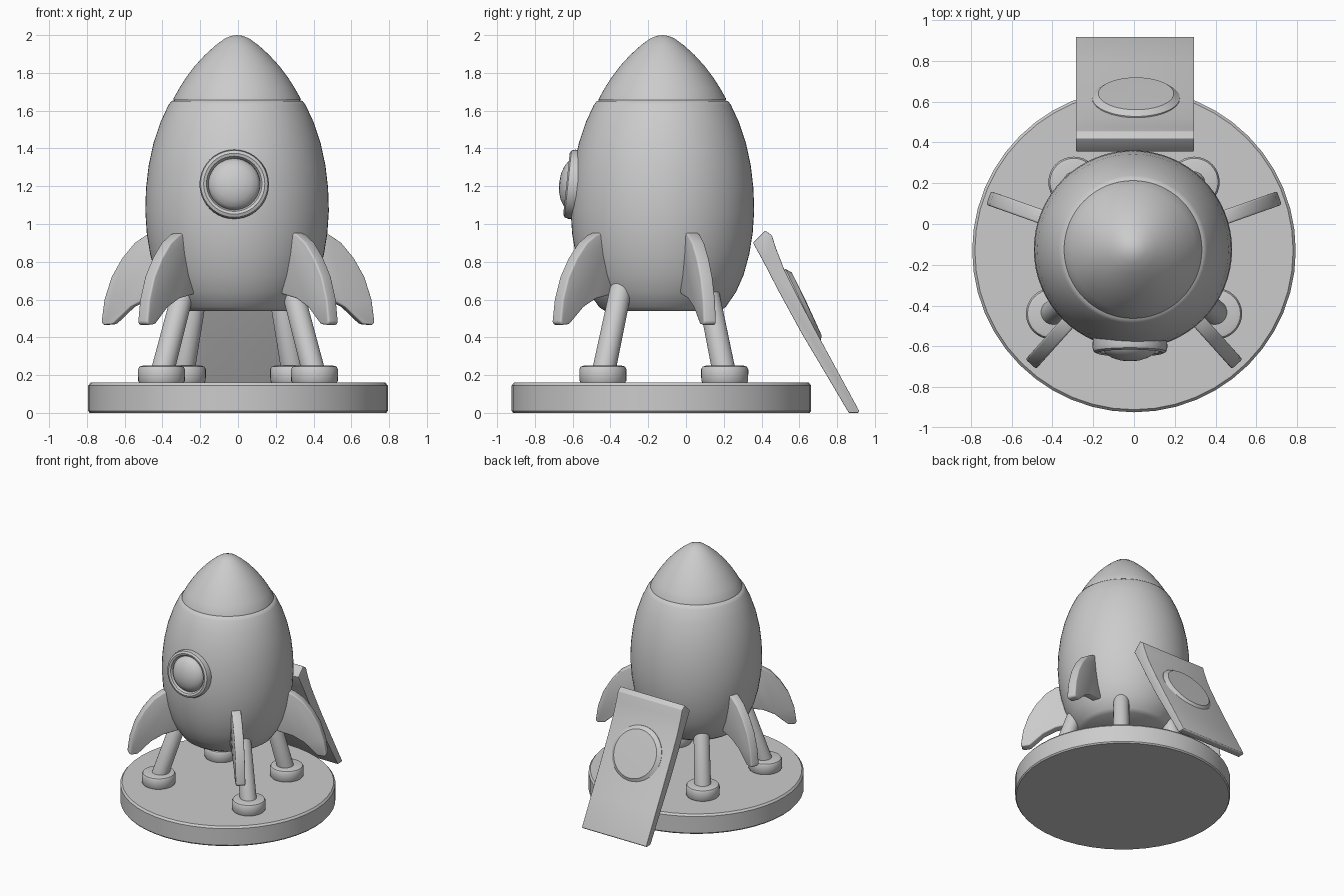
import bpy, bmesh
from math import radians, pi, cos, sin
from mathutils import Vector, Matrix

if "Cube" in bpy.data.objects:
    bpy.data.objects.remove(bpy.data.objects["Cube"])

AXIS_Y = -0.125   # rocket axis sits slightly forward


def finish(name, bm, matrix=None, angle=35, bevel=0):
    bmesh.ops.recalc_face_normals(bm, faces=bm.faces[:])
    me = bpy.data.meshes.new(name)
    bm.to_mesh(me)
    bm.free()
    ob = bpy.data.objects.new(name, me)
    bpy.context.collection.objects.link(ob)
    if matrix:
        ob.matrix_world = matrix
    bpy.ops.object.select_all(action='DESELECT')
    ob.select_set(True)
    bpy.context.view_layer.objects.active = ob
    if bevel:
        mod = ob.modifiers.new("bevel", 'BEVEL')
        mod.width = bevel
        mod.segments = 3
        mod.limit_method = 'ANGLE'
        bpy.ops.object.modifier_apply(modifier=mod.name)
    bpy.ops.object.shade_smooth_by_angle(angle=radians(angle))
    return ob


def lathe(name, profile, matrix, steps=48, angle=35, closed=False):
    """Revolve (radius, z) points about local z."""
    bm = bmesh.new()
    vs = [bm.verts.new((r, 0, z)) for r, z in profile]
    pairs = list(zip(vs, vs[1:])) + ([(vs[-1], vs[0])] if closed else [])
    es = [bm.edges.new(p) for p in pairs]
    bmesh.ops.spin(bm, geom=vs + es, cent=(0, 0, 0), axis=(0, 0, 1),
                   angle=2 * pi, steps=steps)
    bmesh.ops.remove_doubles(bm, verts=bm.verts[:], dist=0.0005)
    return finish(name, bm, matrix, angle)


def slab(name, outline, thickness, matrix, bevel):
    """Extrude an outline in local xz symmetrically along local y."""
    bm = bmesh.new()
    f = bm.faces.new([bm.verts.new((a, -thickness / 2, z)) for a, z in outline])
    r = bmesh.ops.extrude_face_region(bm, geom=[f])
    bmesh.ops.translate(bm, vec=(0, thickness, 0),
                        verts=[v for v in r["geom"] if isinstance(v, bmesh.types.BMVert)])
    return finish(name, bm, matrix, 40, bevel)


def place(x, y, z):
    return Matrix.Translation((x, y, z))


def tilted(pos, normal):
    return place(*pos) @ Vector(normal).to_track_quat('Z', 'Y').to_matrix().to_4x4()


# landing pad
lathe("landing_pad", [(0, 0), (0.785, 0), (0.793, 0.01), (0.793, 0.145),
                      (0.78, 0.16), (0, 0.16)], place(0, -0.13, 0))

# egg-shaped hull
lathe("hull", [(0, 0.54), (0.305, 0.54), (0.335, 0.56), (0.39, 0.64), (0.43, 0.73),
               (0.46, 0.84), (0.478, 0.95), (0.486, 1.07), (0.482, 1.19), (0.468, 1.31),
               (0.442, 1.43), (0.405, 1.54), (0.363, 1.63), (0.348, 1.65),
               (0.33, 1.656), (0.31, 1.65), (0.3, 1.62), (0, 1.62)],
      place(-0.005, AXIS_Y, 0), 64)

# nose cone
lathe("nose_cone", [(0, 1.63), (0.305, 1.63), (0.308, 1.652), (0.338, 1.656), (0.336, 1.665),
                    (0.305, 1.72), (0.27, 1.775), (0.225, 1.835), (0.17, 1.895),
                    (0.115, 1.945), (0.065, 1.982), (0.03, 1.996), (0, 2.0)],
      place(-0.005, AXIS_Y, 0), 64)

# porthole rim and glass
port = place(-0.02, -0.6, 1.21) @ Matrix.Rotation(radians(84), 4, 'X')
lathe("porthole_rim", [(0.137, -0.06), (0.18, -0.06), (0.184, 0.005), (0.178, 0.025),
                       (0.162, 0.033), (0.147, 0.027), (0.137, 0.01)], port, 40, closed=True)
lathe("porthole_glass", [(0.139, -0.03), (0.136, 0.012), (0.12, 0.035), (0.09, 0.054),
                         (0.05, 0.067), (0, 0.072)], port, 40)

# four legs with round feet
for tag, foot, top in (("front", (0.405, -0.44), (0.275, -0.335)),
                       ("back", (0.295, 0.205), (0.21, 0.105))):
    for side, s in (("left", -1), ("right", 1)):
        a = Vector((s * foot[0], foot[1], 0.2))
        b = Vector((s * top[0], top[1], 0.7))
        length = (b - a).length
        lathe(f"{tag}_{side}_leg", [(0, 0), (0.062, 0), (0.058, length - 0.05),
                                    (0.045, length - 0.015), (0, length)],
              tilted(a, b - a), 24)
        lathe(f"{tag}_{side}_foot", [(0, 0.155), (0.115, 0.155), (0.124, 0.17), (0.125, 0.23),
                                     (0.117, 0.245), (0.1, 0.25), (0, 0.25)],
              place(s * foot[0], foot[1], 0), 32)

# four swept fins
fin = [(0.38, 0.63), (0.38, 0.94), (0.425, 0.965), (0.50, 0.945), (0.57, 0.9), (0.64, 0.82),
       (0.70, 0.72), (0.74, 0.60), (0.757, 0.48), (0.745, 0.465), (0.69, 0.47),
       (0.64, 0.515), (0.59, 0.56), (0.50, 0.605)]
for tag, deg in (("front", -48), ("back", 19.5)):
    for side, a in (("right", deg), ("left", 180 - deg)):
        slab(f"{tag}_{side}_fin", fin, 0.07,
             place(0, AXIS_Y, 0) @ Matrix.Rotation(radians(a), 4, 'Z'), 0.015)

# curved hatch leaning on the back of the hull
hatch = [(0.355, 0.90), (0.42, 0.965), (0.455, 0.94), (0.475, 0.875), (0.52, 0.76),
         (0.605, 0.59), (0.70, 0.41), (0.79, 0.244), (0.918, 0.008), (0.91, 0.0),
         (0.862, 0.0), (0.735, 0.215), (0.61, 0.425), (0.49, 0.645), (0.41, 0.80)]
slab("hatch", hatch, 0.58, place(0.005, 0, 0) @ Matrix.Rotation(radians(90), 4, 'Z'), 0.004)

# round window on the hatch
lathe("hatch_window", [(0, -0.03), (0.215, -0.03), (0.215, 0.005), (0.185, 0.027), (0, 0.03)],
      tilted((0.01, 0.615, 0.565), (0, 0.906, 0.43)), 40)
